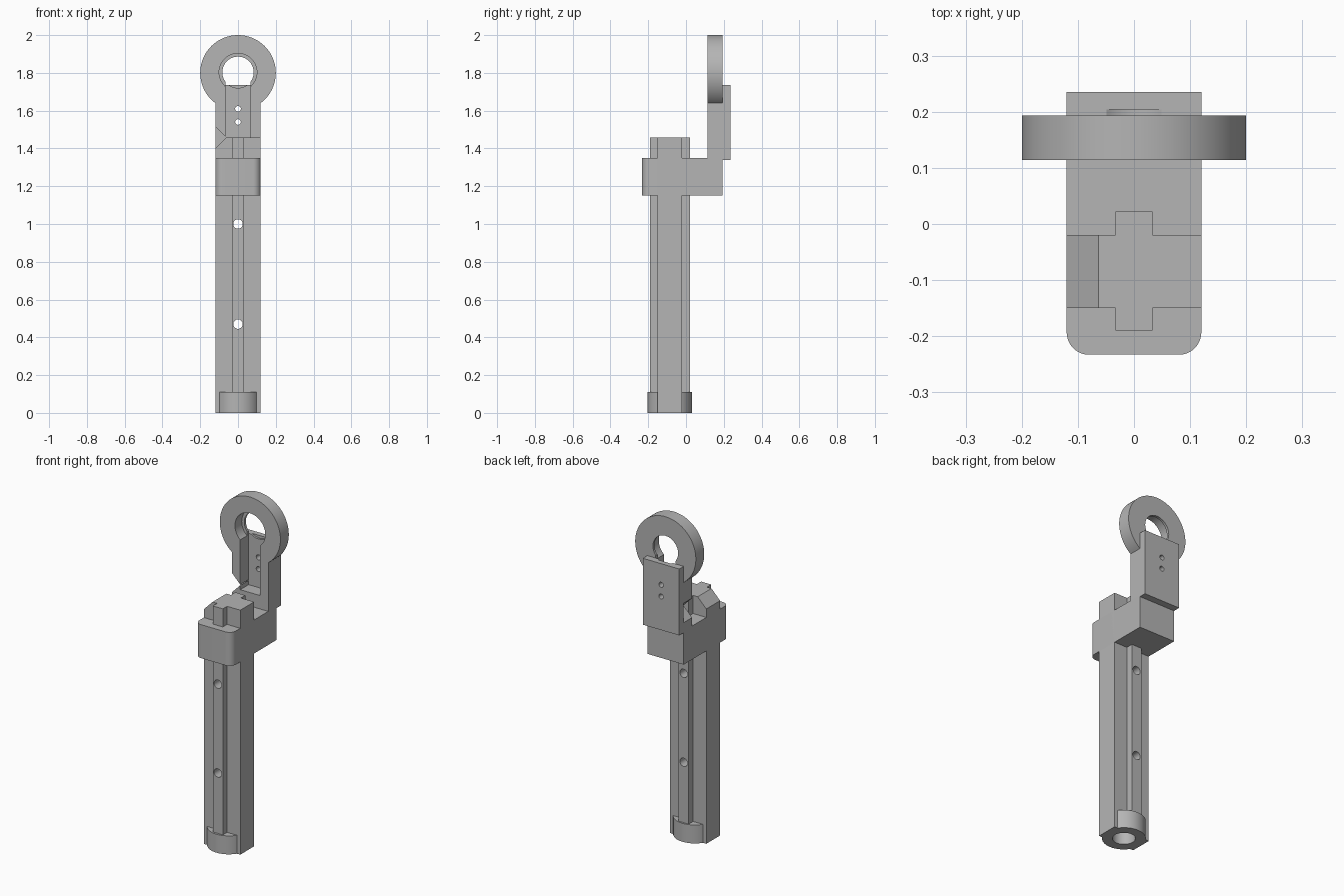
import bpy, bmesh, math
from mathutils import Vector

if "Cube" in bpy.data.objects:
    bpy.data.objects.remove(bpy.data.objects["Cube"])

grey = bpy.data.materials.new("plain grey")
grey.diffuse_color = (0.46, 0.46, 0.46, 1)
grey.use_nodes = True
grey.node_tree.nodes["Principled BSDF"].inputs["Base Color"].default_value = grey.diffuse_color


def prism(name, pts, axis, lo, hi):
    """Extrude a 2D outline along z (outline is x,y) or along y (outline is x,z)."""
    bm = bmesh.new()
    place = (lambda p, t: (p[0], p[1], t)) if axis == "z" else (lambda p, t: (p[0], t, p[1]))
    a = [bm.verts.new(place(p, lo)) for p in pts]
    b = [bm.verts.new(place(p, hi)) for p in pts]
    n = len(pts)
    bm.faces.new(a)
    bm.faces.new(b[::-1])
    for i in range(n):
        bm.faces.new((a[i], b[i], b[(i + 1) % n], a[(i + 1) % n]))
    bmesh.ops.recalc_face_normals(bm, faces=bm.faces)
    me = bpy.data.meshes.new(name)
    bm.to_mesh(me)
    bm.free()
    me.materials.append(grey)
    ob = bpy.data.objects.new(name, me)
    bpy.context.collection.objects.link(ob)
    return ob


def arc(cx, cy, r, a0, a1, n):
    return [(cx + r * math.cos(math.radians(a0 + (a1 - a0) * i / n)),
             cy + r * math.sin(math.radians(a0 + (a1 - a0) * i / n))) for i in range(n + 1)]


def disc(cx, cy, r, n=48):
    return arc(cx, cy, r, 0, 360, n)[:-1]


def rect(x, lo, hi):
    return [(-x, lo), (x, lo), (x, hi), (-x, hi)]


def boolean(ob, other, op="DIFFERENCE"):
    m = ob.modifiers.new(op.lower(), "BOOLEAN")
    m.operation, m.solver, m.object = op, "EXACT", other
    bpy.context.view_layer.objects.active = ob
    bpy.ops.object.modifier_apply(modifier=m.name)
    bpy.data.objects.remove(other)


def smooth(ob):
    bpy.ops.object.select_all(action="DESELECT")
    ob.select_set(True)
    bpy.context.view_layer.objects.active = ob
    bpy.ops.object.shade_smooth_by_angle(angle=math.radians(30))


W = 0.12          # half width of the body
R = 0.033         # half width of the ribs
YC = -0.085       # column centre in y
notch = [(-W - 0.01, 1.39), (-0.063, 1.458), (-W - 0.01, 1.526)]

# Column with a cross-shaped section and a round foot
half = [(W, -0.15), (W, -0.02), (R, -0.02), (R, 0.022)]
section = [(R, -0.19), (R, -0.15)] + half
column = prism("column", section + [(-x, y) for x, y in section[::-1]], "z", 0, 1.458)
boolean(column, prism("foot", disc(0, YC, 0.118), "z", 0, 0.11), "UNION")
boolean(column, prism("foot_bore", disc(0, YC, 0.062), "z", -0.1, 0.11))
for z in (0.47, 1.0):
    boolean(column, prism("pin_hole", disc(0, z, 0.025, 32), "y", -0.4, 0.4))
# Sloped corner at the column top
boolean(column, prism("corner_cut", [notch[0], (-0.063, 1.458), (-0.063, 1.6), (-0.13, 1.6)],
                      "y", -0.4, 0.4))
smooth(column)

# Collar block with rounded front corners
collar = prism("collar", arc(-W + 0.04, -0.193, 0.04, 180, 270, 10)
               + arc(W - 0.04, -0.193, 0.04, 270, 360, 10)
               + [(W, 0.193), (-W, 0.193)], "z", 1.15, 1.35)
smooth(collar)

# Upright arm ending in a ring
a = math.degrees(math.asin(W / 0.2))
arm = prism("arm_and_ring", [(-W, 1.35), (W, 1.35)]
            + arc(0, 1.8, 0.2, -90 + a, 270 - a, 72), "y", 0.114, 0.193)
boolean(arm, prism("side_notch", notch, "y", 0, 0.4))
boolean(arm, prism("slot", rect(0.065, 1.43, 1.78), "y", 0, 0.4))
boolean(arm, prism("ring_hole", disc(0, 1.803, 0.083), "y", 0, 0.4))
boolean(arm, prism("ring_seat", disc(0, 1.803, 0.1), "y", 0, 0.178))
smooth(arm)

# Back plate with two small holes and a shallow scoop under the ring
plate = prism("back_plate", rect(W, 1.34, 1.736), "y", 0.193, 0.235)
for z in (1.54, 1.61):
    boolean(plate, prism("screw_hole", disc(0, z, 0.015, 24), "y", 0, 0.4))
boolean(plate, prism("scoop", disc(0, 1.803, 0.083), "y", 0.1, 0.204))
smooth(plate)
